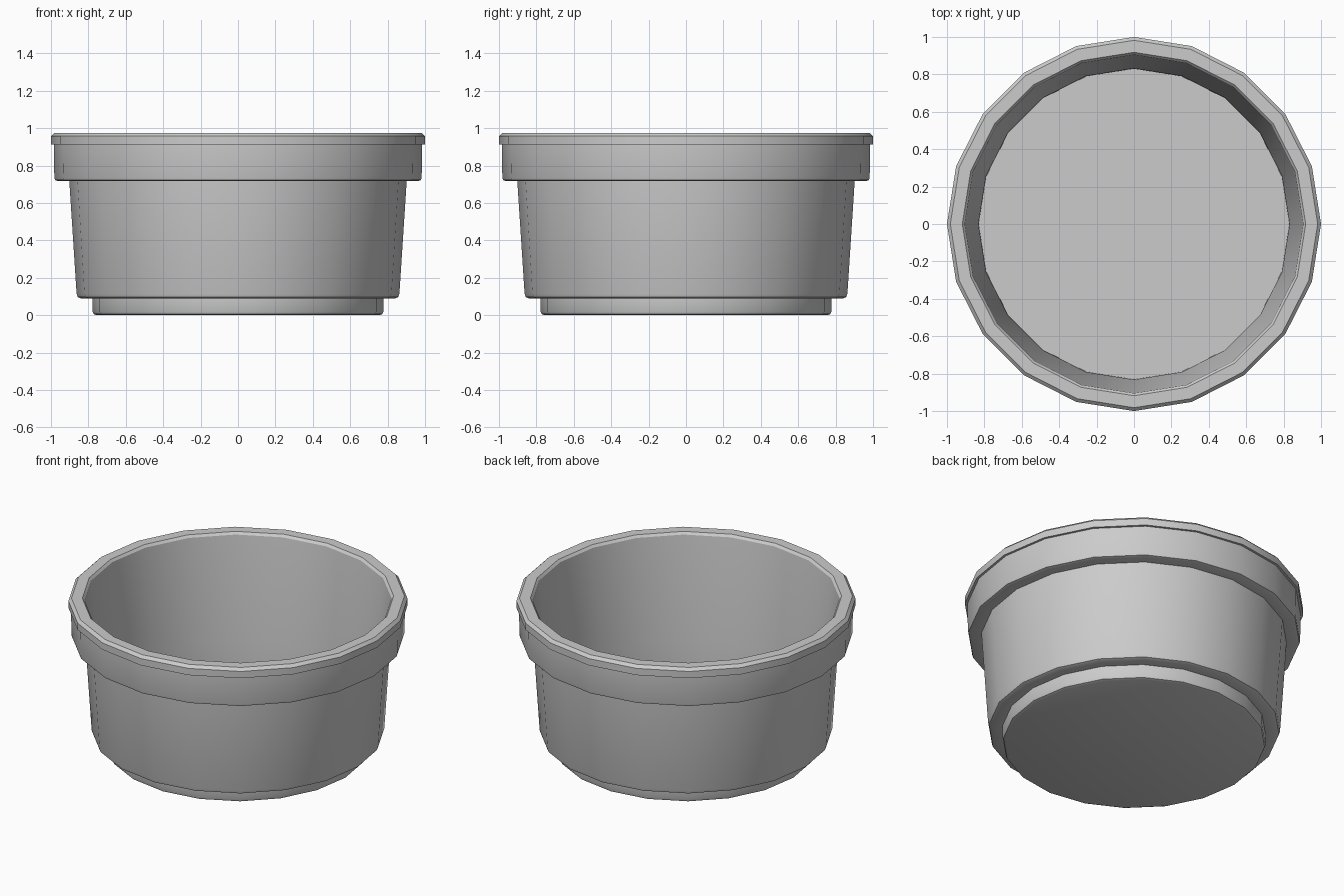
import bpy, bmesh, math

if "Cube" in bpy.data.objects:
    bpy.data.objects.remove(bpy.data.objects["Cube"])

SIDES = 20

# Outer and inner cross-section (radius, height), from foot to inner floor
profile = [
    (0.755, 0.0), (0.772, 0.006), (0.778, 0.02), (0.778, 0.09),      # foot
    (0.84, 0.09), (0.857, 0.097), (0.863, 0.115), (0.902, 0.717),    # tapered body
    (0.962, 0.717), (0.978, 0.722), (0.982, 0.735), (0.985, 0.913),  # collar
    (1.0, 0.913), (1.0, 0.957), (0.982, 0.975),                      # lip
    (0.918, 0.975), (0.905, 0.96), (0.832, 0.31), (0.83, 0.10),      # inside wall
]


def lathe(name, points):
    """Turn a cross-section into a closed solid with flat end caps."""
    bm = bmesh.new()
    rings = []
    for r, z in points:
        rings.append([bm.verts.new((r * math.cos(2 * math.pi * i / SIDES),
                                    r * math.sin(2 * math.pi * i / SIDES), z))
                      for i in range(SIDES)])
    for a, b in zip(rings, rings[1:]):
        for i in range(SIDES):
            j = (i + 1) % SIDES
            bm.faces.new((a[i], a[j], b[j], b[i]))
    bm.faces.new(rings[0][::-1])   # underside
    bm.faces.new(rings[-1])        # inner floor
    bmesh.ops.recalc_face_normals(bm, faces=bm.faces)
    mesh = bpy.data.meshes.new(name)
    bm.to_mesh(mesh)
    bm.free()
    obj = bpy.data.objects.new(name, mesh)
    bpy.context.collection.objects.link(obj)
    return obj


# Round tub
tub = lathe("round_tub", profile)
bpy.context.view_layer.objects.active = tub
tub.select_set(True)
bpy.ops.object.shade_smooth_by_angle(angle=math.radians(30))
